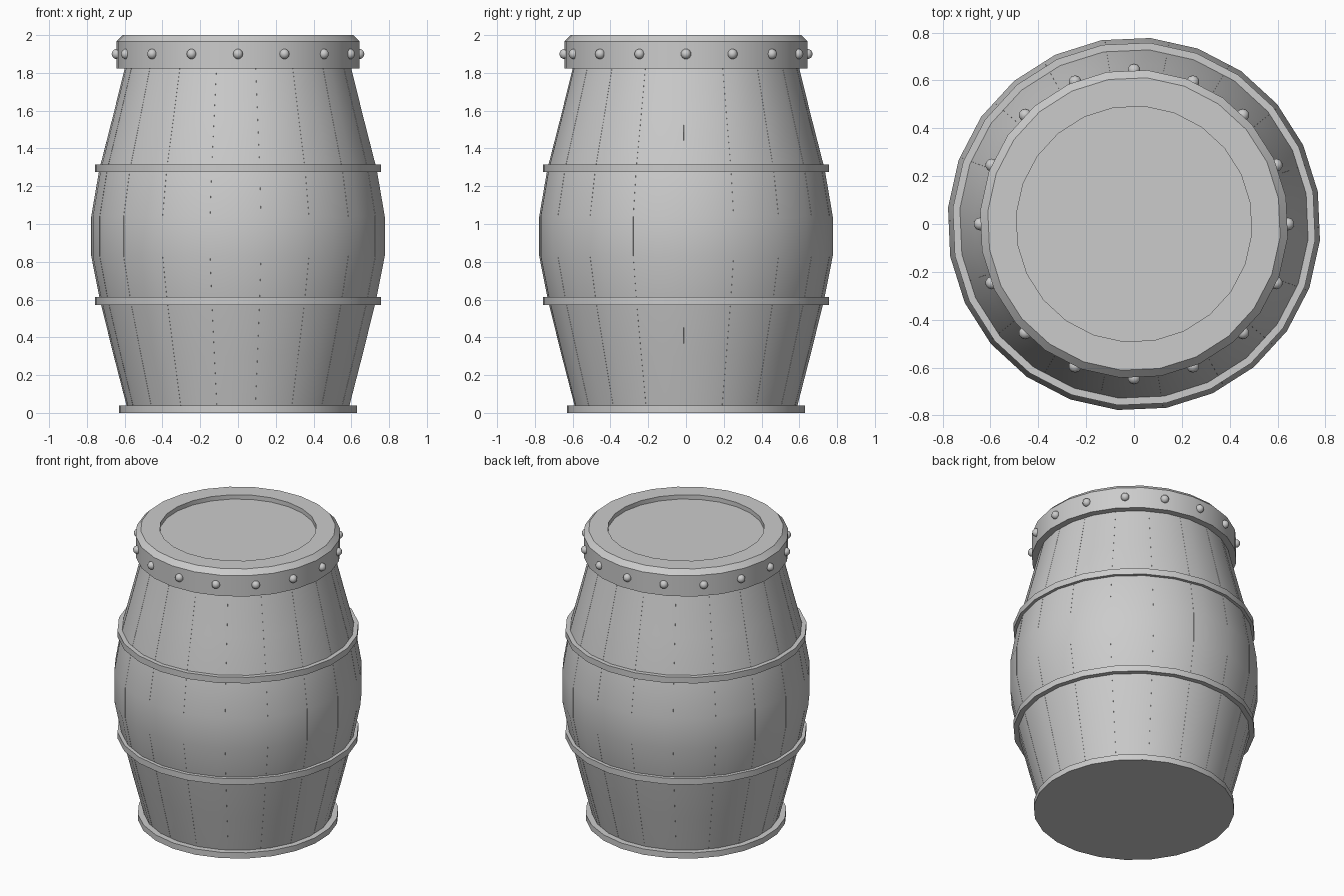
import bpy, bmesh, math

if "Cube" in bpy.data.objects:
    bpy.data.objects.remove(bpy.data.objects["Cube"])

SIDES = 24
TURN = math.radians(10)


def finish(name, bm, angle=35):
    bmesh.ops.recalc_face_normals(bm, faces=bm.faces)
    mesh = bpy.data.meshes.new(name)
    bm.to_mesh(mesh)
    bm.free()
    ob = bpy.data.objects.new(name, mesh)
    bpy.context.collection.objects.link(ob)
    bpy.ops.object.select_all(action='DESELECT')
    ob.select_set(True)
    bpy.context.view_layer.objects.active = ob
    bpy.ops.object.shade_smooth_by_angle(angle=math.radians(angle))
    return ob


def lathe(name, profile, loop=False):
    """Turn (radius, z) points round z: capped at both ends, or a closed ring."""
    bm = bmesh.new()
    rings = []
    for r, z in profile:
        rings.append([bm.verts.new((r * math.cos(TURN + 2 * math.pi * i / SIDES),
                                    r * math.sin(TURN + 2 * math.pi * i / SIDES), z))
                      for i in range(SIDES)])
    pairs = list(zip(rings, rings[1:] + rings[:1])) if loop else list(zip(rings, rings[1:]))
    for a, b in pairs:
        for i in range(SIDES):
            j = (i + 1) % SIDES
            bm.faces.new((a[i], a[j], b[j], b[i]))
    if not loop:
        bm.faces.new(rings[0][::-1])
        bm.faces.new(rings[-1])
    return finish(name, bm)


# Bulging barrel body
BODY = [(.59, .03), (.66, .30), (.732, .59), (.78, .83), (.78, 1.04),
        (.737, 1.29), (.67, 1.55), (.60, 1.83)]
lathe("barrel_body", BODY)

# Hairline seams between the staves, lying on the faceted body
STAVES = 18
step = 2 * math.pi / SIDES
bm = bmesh.new()
for k in range(STAVES):
    a = math.radians(-81) + 2 * math.pi * k / STAVES
    off = (a - TURN) % step - step / 2
    facet = math.cos(step / 2) / math.cos(off)
    out = (math.cos(a), math.sin(a))
    side = (-out[1], out[0])
    prev = None
    for r, z in BODY:
        r *= facet
        row = [bm.verts.new((out[0] * (r + d) + side[0] * w,
                             out[1] * (r + d) + side[1] * w, z))
               for d, w in ((-.01, -.002), (.001, 0), (-.01, .002))]
        if prev:
            for i in range(3):
                j = (i + 1) % 3
                bm.faces.new((prev[i], prev[j], row[j], row[i]))
        prev = row
finish("stave_seams", bm)

# Base plate, hoops and lid with a chamfered rim and recessed centre
lathe("base_plate", [(.632, 0), (.632, .04)])
for name, z in (("lower_hoop", .592), ("upper_hoop", 1.295)):
    lathe(name, [(.68, z - .021), (.76, z - .021), (.76, z + .021), (.68, z + .021)], True)
lathe("lid", [(.645, 1.823), (.645, 1.967), (.613, 2.0), (.493, 2.0), (.493, 1.97)])

# Rivets round the lid band
bm = bmesh.new()
for k in range(16):
    a = 2 * math.pi * k / 16
    new = bmesh.ops.create_uvsphere(bm, u_segments=10, v_segments=8, radius=.027)["verts"]
    bmesh.ops.translate(bm, verts=new, vec=(.643 * math.cos(a), .643 * math.sin(a), 1.9))
finish("lid_rivets", bm, 60)
